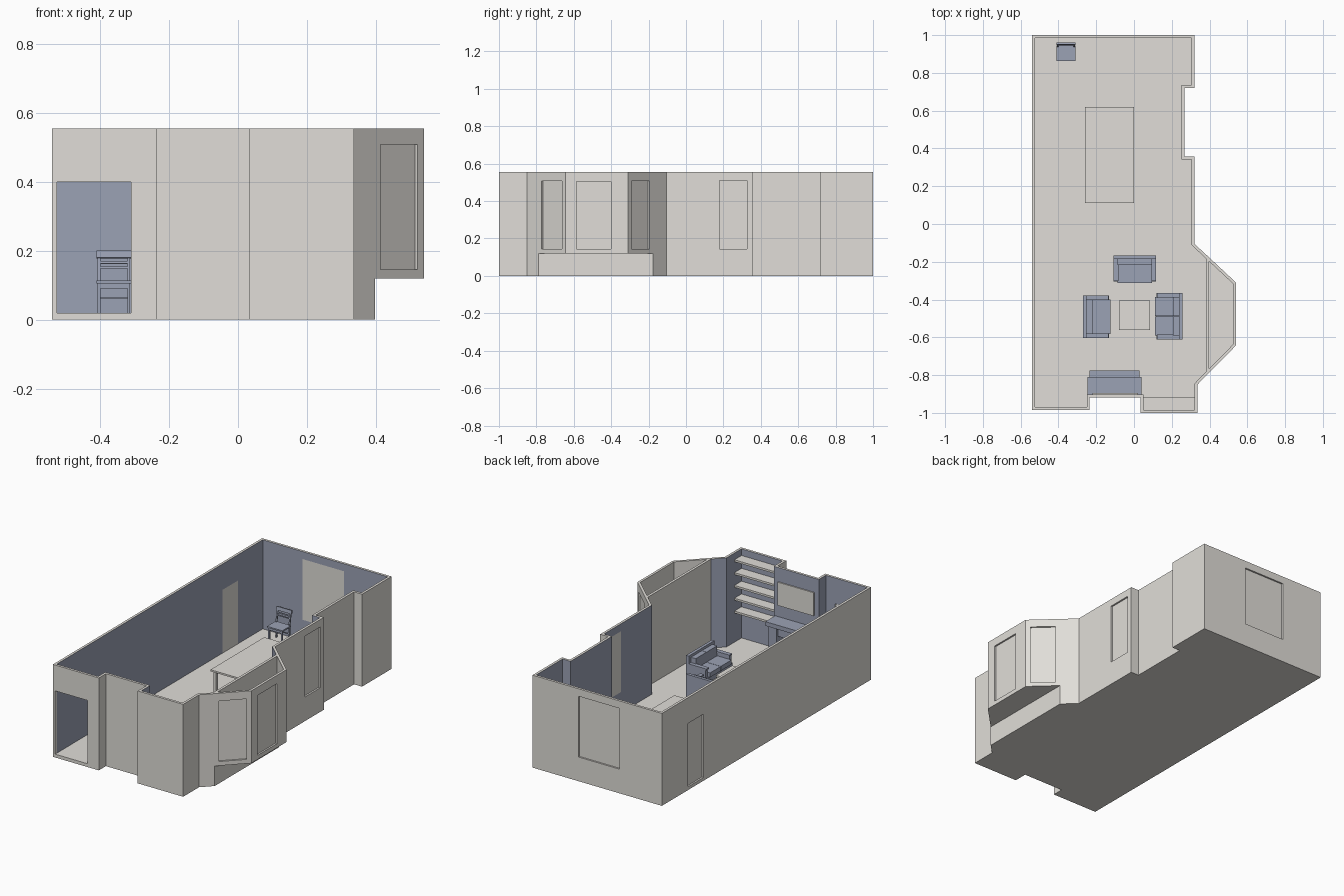
import bpy, bmesh
from math import radians
from mathutils import Vector, Matrix

cube = bpy.data.objects.get("Cube")
if cube:
    bpy.data.objects.remove(cube, do_unlink=True)


def material(name, rgb):
    m = bpy.data.materials.new(name)
    m.use_nodes = True
    m.diffuse_color = (*rgb, 1)
    m.node_tree.nodes["Principled BSDF"].inputs["Base Color"].default_value = (*rgb, 1)
    return m


PLASTER = material("warm_white", (0.75, 0.73, 0.69))
BLUE = material("slate_blue", (0.33, 0.36, 0.46))
T, TOP, FLOOR = 0.015, 0.555, 0.02


def finish(name, bm, *mats):
    bmesh.ops.recalc_face_normals(bm, faces=bm.faces)
    me = bpy.data.meshes.new(name)
    bm.to_mesh(me)
    bm.free()
    for m in mats:
        me.materials.append(m)
    ob = bpy.data.objects.new(name, me)
    bpy.context.collection.objects.link(ob)
    return ob


def add_box(bm, x0, x1, y0, y1, z0, z1, frame=Matrix()):
    mid = Vector((x0 + x1, y0 + y1, z0 + z1)) / 2
    size = Matrix.Diagonal((x1 - x0, y1 - y0, z1 - z0, 1))
    bmesh.ops.create_cube(bm, size=1, matrix=frame @ Matrix.Translation(mid) @ size)


def boxes(name, mat, *dims, frame=Matrix()):
    bm = bmesh.new()
    for d in dims:
        add_box(bm, *d, frame=frame)
    return finish(name, bm, mat)


def inset(poly, t):
    # mitred inward offset of a counter-clockwise outline
    pts = [Vector(p) for p in poly]
    out = []
    for i, p in enumerate(pts):
        d0 = (p - pts[i - 1]).normalized()
        d1 = (pts[(i + 1) % len(pts)] - p).normalized()
        n0, n1 = Vector((-d0.y, d0.x)), Vector((-d1.y, d1.x))
        out.append(p + (n0 + n1) * t / (1 + n0.dot(n1)))
    return out


def ring_walls(name, poly, z0, z1, inner_rule):
    bm = bmesh.new()
    loops = [[bm.verts.new((p[0], p[1], z)) for p in ring]
             for ring, z in ((poly, z0), (poly, z1), (inset(poly, T), z1), (inset(poly, T), z0))]
    n = len(poly)
    for k in range(4):
        a, b = loops[k], loops[(k + 1) % 4]
        for i in range(n):
            j = (i + 1) % n
            f = bm.faces.new((a[i], a[j], b[j], b[i]))
            if k == 2 and inner_rule(f.calc_center_median()):
                f.material_index = 1
    return finish(name, bm, PLASTER, BLUE)


def slab(name, poly, z0, z1):
    bm = bmesh.new()
    f = bm.faces.new([bm.verts.new((p[0], p[1], z0)) for p in poly])
    r = bmesh.ops.extrude_face_region(bm, geom=[f])
    for v in r["geom"]:
        if isinstance(v, bmesh.types.BMVert):
            v.co.z = z1
    return finish(name, bm, PLASTER)


def cut_openings(wall, openings):
    # each opening: name, two points on the outer wall line, heights, pane or not
    cut = bmesh.new()
    for name, a, b, z0, z1, pane in openings:
        a, b = Vector(a), Vector(b)
        d = (b - a).normalized()
        frame = Matrix.Translation((a.x, a.y, 0)) @ Matrix.Rotation(d.to_2d().angle_signed(Vector((1, 0))), 4, "Z")
        w = (b - a).length
        add_box(cut, 0, w, -0.02, T + 0.02, z0, z1, frame)
        if pane:
            boxes(name, PLASTER, (0, w, T - 0.005, T, z0, z1), frame=frame)
    cutter = finish("opening_cutter", cut, PLASTER)
    cutter.hide_render = True
    mod = wall.modifiers.new("openings", "BOOLEAN")
    mod.operation, mod.object, mod.solver = "DIFFERENCE", cutter, "EXACT"
    bpy.context.view_layer.objects.active = wall
    bpy.ops.object.modifier_apply(modifier="openings")
    bpy.data.objects.remove(cutter, do_unlink=True)


# Room shell
room = [(-0.54, 1), (-0.54, -0.985), (-0.235, -0.985), (-0.235, -0.918), (0.034, -0.918),
        (0.034, -1), (0.336, -1), (0.336, -0.85), (0.397, -0.788), (0.397, -0.177),
        (0.32, -0.105), (0.32, 0.357), (0.267, 0.357), (0.267, 0.72), (0.32, 0.72), (0.32, 1)]
walls = ring_walls("room_walls", room, 0, TOP, lambda c: c.x < 0.37)
slab("room_floor", inset(room, 0.003), 0, FLOOR)
cut_openings(walls, [
    ("front_doorway", (-0.525, -0.985), (-0.31, -0.985), FLOOR, 0.4, False),
    ("side_door", (-0.54, 0.75), (-0.54, 0.605), FLOOR, 0.4, True),
    ("back_window", (0.015, 1), (-0.26, 1), 0.145, 0.51, True),
    ("side_window", (0.32, 0.18), (0.32, 0.325), 0.145, 0.51, True)])

# Raised bay
bay = [(0.3815, -0.804), (0.54, -0.643), (0.54, -0.31), (0.3815, -0.162)]
bay_walls = ring_walls("bay_walls", bay, 0.12, TOP, lambda c: False)
slab("bay_floor", inset(bay, 0.003), 0.12, 0.132)


def along(a, b, s):
    return Vector(a).lerp(Vector(b), s)


cut_openings(bay_walls, [
    ("bay_front_window", along(bay[0], bay[1], 0.2), along(bay[0], bay[1], 0.88), 0.145, 0.508, True),
    ("bay_middle_window", (0.54, -0.585), (0.54, -0.4), 0.145, 0.505, True),
    ("bay_rear_window", along(bay[2], bay[3], 0.12), along(bay[2], bay[3], 0.78), 0.145, 0.508, True)])

# Alcove shelves
boxes("alcove_shelves", PLASTER,
      *[(0.049, 0.321, -0.985, -0.918, 0.195 + i * 0.077, 0.207 + i * 0.077) for i in range(5)])

# Fireplace and the panel above it
boxes("fireplace", BLUE, (-0.245, 0.04, -0.905, -0.81, 0.235, 0.26),
      (-0.235, -0.18, -0.903, -0.825, FLOOR, 0.235), (-0.025, 0.03, -0.903, -0.825, FLOOR, 0.235),
      (-0.18, -0.025, -0.903, -0.835, 0.18, 0.235), (-0.18, -0.025, -0.903, -0.893, FLOOR, 0.18),
      (-0.235, 0.03, -0.903, -0.775, FLOOR, 0.035))
boxes("chimney_panel", PLASTER, (-0.22, 0.02, -0.903, -0.896, 0.33, 0.47))


# Tables
def table(name, x0, x1, y0, y1, top, leg):
    gap = 0.012
    legs = [(x, x + leg, y, y + leg, FLOOR, top - 0.01)
            for x in (x0 + gap, x1 - gap - leg) for y in (y0 + gap, y1 - gap - leg)]
    boxes(name, PLASTER, (x0, x1, y0, y1, top - 0.01, top), *legs)


table("dining_table", -0.26, 0, 0.11, 0.62, 0.18, 0.018)
table("coffee_table", -0.08, 0.085, -0.56, -0.405, 0.08, 0.012)


# Sofas: back along local +y
def sofa(name, x, y, turn, w=0.225, d=0.145):
    frame = Matrix.Translation((x, y, FLOOR)) @ Matrix.Rotation(radians(turn), 4, "Z")
    h, k = w / 2, d / 2
    parts = [(-h, h, -k + 0.008, k, 0.015, 0.048), (-h, h, k - 0.018, k, 0.015, 0.15)]
    for s in (-1, 1):
        def side(a, b, *rest):
            return (min(s * a, s * b), max(s * a, s * b), *rest)
        parts += [side(h - 0.02, h, -k + 0.015, k - 0.018, 0.048, 0.095),
                  side(h - 0.026, h, -k + 0.01, k - 0.018, 0.095, 0.103),
                  side(0.001, h - 0.021, -k, k - 0.05, 0.048, 0.075),
                  side(0.001, h - 0.021, k - 0.05, k - 0.018, 0.048, 0.135)]
        parts += [side(h - 0.016, h - 0.004, c, c + 0.012, 0, 0.015) for c in (-k + 0.012, k - 0.016)]
    boxes(name, BLUE, *parts, frame=frame)


sofa("rear_sofa", 0.005, -0.24, 0)
sofa("right_side_sofa", -0.197, -0.49, 90)
sofa("left_side_sofa", 0.183, -0.488, -90, 0.245)

# Chair
LEG = 0.008
boxes("chair_seat_and_legs", BLUE, (-0.411, -0.309, 0.862, 0.945, 0.105, 0.113),
      *[(x, x + LEG, y, y + LEG, FLOOR, 0.105) for x in (-0.407, -0.321) for y in (0.868, 0.935)],
      (-0.405, -0.315, 0.869, 0.874, 0.09, 0.105), (-0.405, -0.315, 0.937, 0.941, 0.06, 0.066))
lean = Matrix.Translation((-0.36, 0.939, 0.105)) @ Matrix.Rotation(radians(-10), 4, "X")
boxes("chair_back", BLUE, *[(x, x + LEG, -0.004, 0.004, 0, 0.078) for x in (-0.047, 0.039)],
      (-0.05, 0.05, -0.005, 0.005, 0.075, 0.096), (-0.04, 0.04, -0.003, 0.003, 0.058, 0.065),
      (-0.04, 0.04, -0.003, 0.003, 0.044, 0.05), frame=lean)
